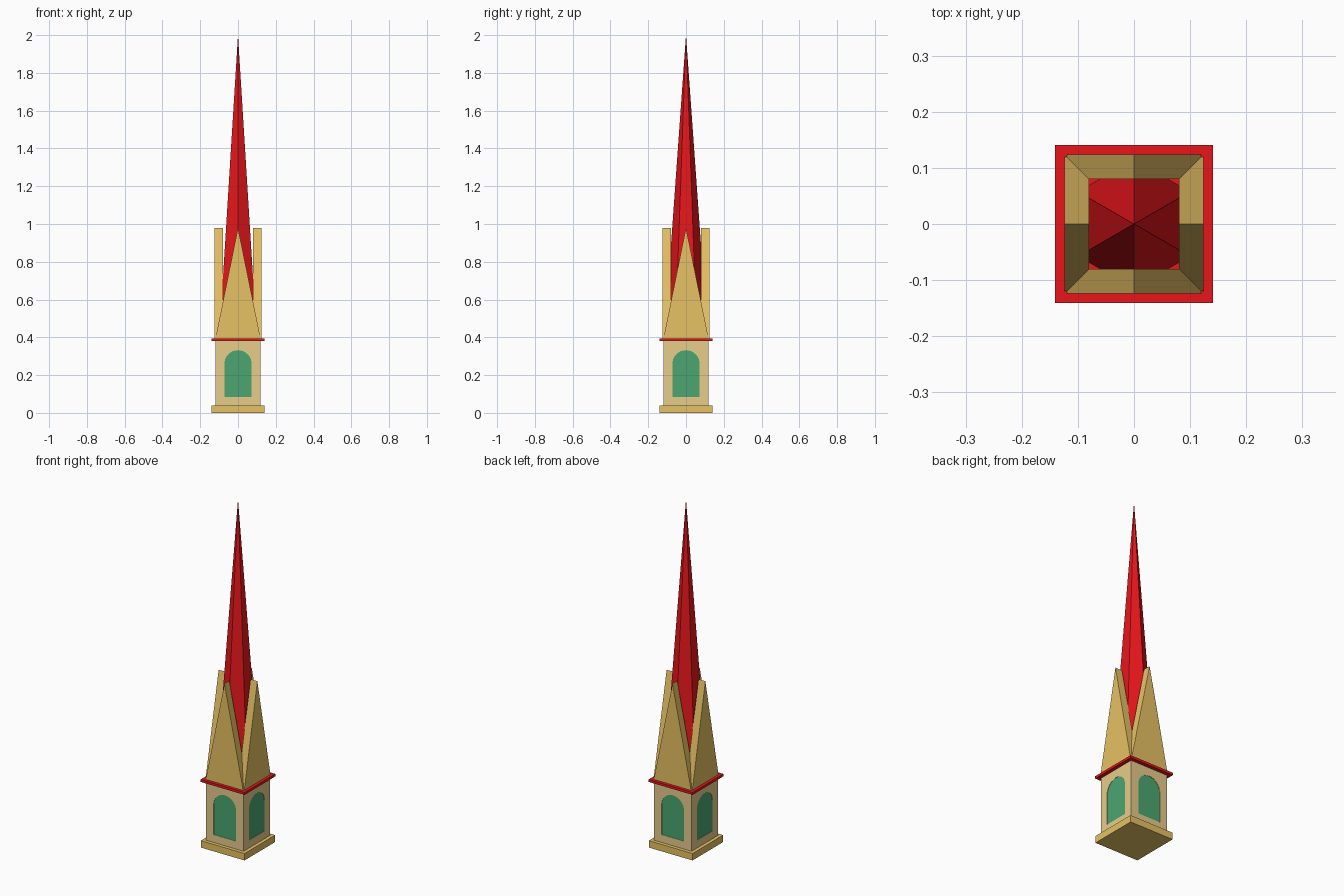
import bpy, bmesh, math
from mathutils import Matrix

if "Cube" in bpy.data.objects:
    bpy.data.objects.remove(bpy.data.objects["Cube"])


def material(name, rgb):
    m = bpy.data.materials.new(name)
    m.diffuse_color = (*rgb, 1)
    m.use_nodes = True
    m.node_tree.nodes["Principled BSDF"].inputs["Base Color"].default_value = m.diffuse_color
    return m


GOLD = material("golden sandstone", (0.80, 0.54, 0.13))
STONE = material("pale sandstone", (0.80, 0.61, 0.26))
RED = material("red roof", (0.80, 0.008, 0.011))
GREEN = material("green glass", (0.072, 0.38, 0.165))


def add_object(name, bm, mat):
    bmesh.ops.recalc_face_normals(bm, faces=bm.faces)
    me = bpy.data.meshes.new(name)
    bm.to_mesh(me)
    bm.free()
    me.materials.append(mat)
    ob = bpy.data.objects.new(name, me)
    bpy.context.collection.objects.link(ob)
    return ob


def slab(name, half, z0, z1, mat):
    bm = bmesh.new()
    bmesh.ops.create_cube(bm, size=1, matrix=Matrix.Translation((0, 0, (z0 + z1) / 2))
                          @ Matrix.Diagonal((2 * half, 2 * half, z1 - z0, 1)))
    return add_object(name, bm, mat)


def extruded(name, profile, inner, outer, mat, turn):
    """Upright x-z profile between two distances from the axis, turned to one side."""
    bm = bmesh.new()
    face = bm.faces.new([bm.verts.new((x, -outer, z)) for x, z in profile])
    ext = bmesh.ops.extrude_face_region(bm, geom=[face])
    verts = [v for v in ext["geom"] if isinstance(v, bmesh.types.BMVert)]
    bmesh.ops.translate(bm, verts=verts, vec=(0, outer - inner, 0))
    bmesh.ops.rotate(bm, verts=bm.verts, matrix=Matrix.Rotation(turn, 3, 'Z'))
    return add_object(name, bm, mat)


# Plinth, tower body and eaves
slab("plinth", 0.14, 0, 0.04, GOLD)
body = slab("tower_body", 0.12, 0.04, 0.382, STONE)
slab("eaves", 0.141, 0.38, 0.394, RED)

# Round-headed window outline and steep gable outline
R, SPRING = 0.072, 0.26
arch = [(-R, 0.085), (R, 0.085)] + [
    (R * math.cos(math.pi * i / 16), SPRING + R * math.sin(math.pi * i / 16)) for i in range(17)]
gable = [(-0.12, 0.392), (0.12, 0.392), (0, 0.98)]

for i, side in enumerate(("front", "right", "back", "left")):
    turn = i * math.pi / 2
    # Shallow window recess with glass set inside
    cutter = extruded(side + "_window_cutter", arch, 0.113, 0.14, STONE, turn)
    cutter.hide_render = True
    cutter.hide_viewport = True
    cut = body.modifiers.new(side + "_window", 'BOOLEAN')
    cut.operation = 'DIFFERENCE'
    cut.object = cutter
    extruded(side + "_window_glass", arch, 0.111, 0.118, GREEN, turn)
    # Gable above the eaves
    extruded(side + "_gable", gable, 0.08, 0.124, GOLD, turn)

# Six-sided spire with corners towards front and back
bm = bmesh.new()
bmesh.ops.create_cone(bm, cap_ends=True, segments=6, radius1=0.115, radius2=0, depth=1.608,
                      matrix=Matrix.Translation((0, 0, 1.196)))
ring = [v for v in bm.verts if v.co.z < 1]
if max(v.co.y for v in ring) < 0.114:
    bmesh.ops.rotate(bm, verts=bm.verts, matrix=Matrix.Rotation(math.pi / 6, 3, 'Z'))
bmesh.ops.remove_doubles(bm, verts=bm.verts, dist=1e-5)
add_object("spire", bm, RED)
